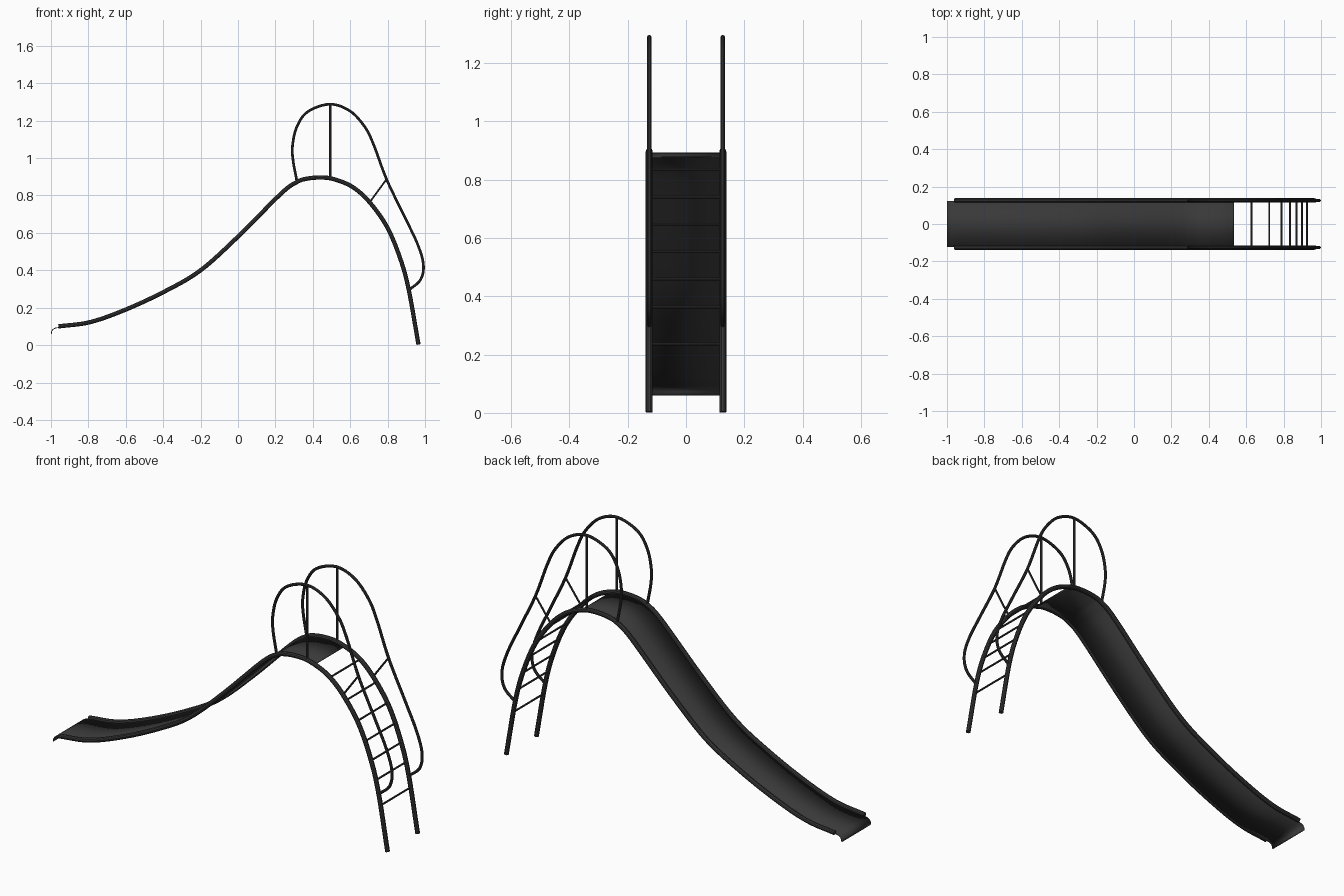
import bpy
import bmesh
from mathutils import Vector

cube = bpy.data.objects.get("Cube")
if cube:
    bpy.data.objects.remove(cube, do_unlink=True)

# One dark grey paint for the whole slide
paint = bpy.data.materials.new("dark grey metal")
paint.use_nodes = True
GREY = (0.04, 0.04, 0.04, 1)
paint.diffuse_color = GREY
paint.node_tree.nodes["Principled BSDF"].inputs["Base Color"].default_value = GREY

HALF = 0.126  # distance of the side rails from the centre line


def smooth_path(points, steps=6):
    """Catmull-Rom samples through (x, z) points."""
    p = [Vector(q) for q in points]
    p = [2 * p[0] - p[1]] + p + [2 * p[-1] - p[-2]]
    out = []
    for a, b, c, d in zip(p, p[1:], p[2:], p[3:]):
        for i in range(steps):
            t = i / steps
            out.append(0.5 * (2 * b + (c - a) * t + (2 * a - 5 * b + 4 * c - d) * t ** 2
                              + (3 * b - a - 3 * c + d) * t ** 3))
    return out + [p[-2]]


def finish(obj):
    obj.data.materials.clear()
    obj.data.materials.append(paint)
    bpy.ops.object.select_all(action="DESELECT")
    obj.select_set(True)
    bpy.context.view_layer.objects.active = obj
    bpy.ops.object.shade_smooth_by_angle()


def tube(name, points, radius):
    """Round capped tube along 3D points."""
    curve = bpy.data.curves.new(name, "CURVE")
    curve.dimensions = "3D"
    curve.bevel_depth = radius
    curve.bevel_resolution = 3
    curve.use_fill_caps = True
    spline = curve.splines.new("POLY")
    spline.points.add(len(points) - 1)
    for point, co in zip(spline.points, points):
        point.co = (*co, 1)
    obj = bpy.data.objects.new(name, curve)
    bpy.context.collection.objects.link(obj)
    bpy.ops.object.select_all(action="DESELECT")
    obj.select_set(True)
    bpy.context.view_layer.objects.active = obj
    bpy.ops.object.convert(target="MESH")
    finish(bpy.context.view_layer.objects.active)


def side_tubes(name, path, radius):
    """The same tube on both sides of the slide."""
    for side, y in (("left", -HALF), ("right", HALF)):
        tube(f"{side}_{name}", [(x, y, z) for x, z in path], radius)


# Main rails: chute edge, over the crest, down to the ladder feet
rail = smooth_path([
    (-0.96, 0.1), (-0.79, 0.123), (-0.6, 0.19), (-0.39, 0.288), (-0.2, 0.4),
    (0, 0.58), (0.23, 0.81), (0.315, 0.872), (0.37, 0.89), (0.44, 0.896),
    (0.51, 0.888), (0.61, 0.847), (0.7, 0.768), (0.795, 0.635),
    (0.865, 0.47), (0.912, 0.3), (0.965, 0.003)])
side_tubes("main_rail", rail, 0.012)

# Looped handrails with their struts
handrail = smooth_path([
    (0.315, 0.875), (0.294, 0.99), (0.292, 1.07), (0.315, 1.168),
    (0.373, 1.248), (0.49, 1.288), (0.597, 1.253), (0.677, 1.168),
    (0.725, 1.072), (0.795, 0.885), (0.89, 0.688), (0.96, 0.54),
    (0.991, 0.432), (0.976, 0.35), (0.912, 0.293)])
side_tubes("handrail", handrail, 0.0075)
side_tubes("upright_strut", [(0.493, 0.89), (0.493, 1.288)], 0.006)
side_tubes("diagonal_strut", [(0.705, 0.765), (0.795, 0.888)], 0.005)

# Ladder rungs, placed on the rails by height
ladder = [p for p in rail if p.x > 0.5]
for i, z in enumerate((0.835, 0.74, 0.647, 0.552, 0.459, 0.363, 0.236)):
    a, b = next((a, b) for a, b in zip(ladder, ladder[1:]) if a.y >= z > b.y)
    x = a.lerp(b, (a.y - z) / (a.y - b.y)).x
    tube(f"rung_{i + 1}", [(x, -HALF, z), (x, HALF, z)], 0.005)

# Chute bed: thin sheet just under the rail centres, with a rolled lip
lip = [Vector(p) for p in ((-0.998, 0.06), (-0.997, 0.072), (-0.99, 0.084), (-0.977, 0.091))]
bed = lip + [p - Vector((0, 0.006)) for p in rail if p.x < 0.535]
bed.append(Vector((0.535, 0.876)))
bm = bmesh.new()
rows = [[bm.verts.new((p.x, y, p.y)) for y in (-0.122, 0.122)] for p in bed]
for (a, b), (c, d) in zip(rows, rows[1:]):
    bm.faces.new((a, c, d, b))
mesh = bpy.data.meshes.new("chute_bed")
bm.to_mesh(mesh)
bm.free()
chute = bpy.data.objects.new("chute_bed", mesh)
bpy.context.collection.objects.link(chute)
finish(chute)
sheet = chute.modifiers.new("sheet thickness", "SOLIDIFY")
sheet.thickness = 0.004
sheet.offset = 0
